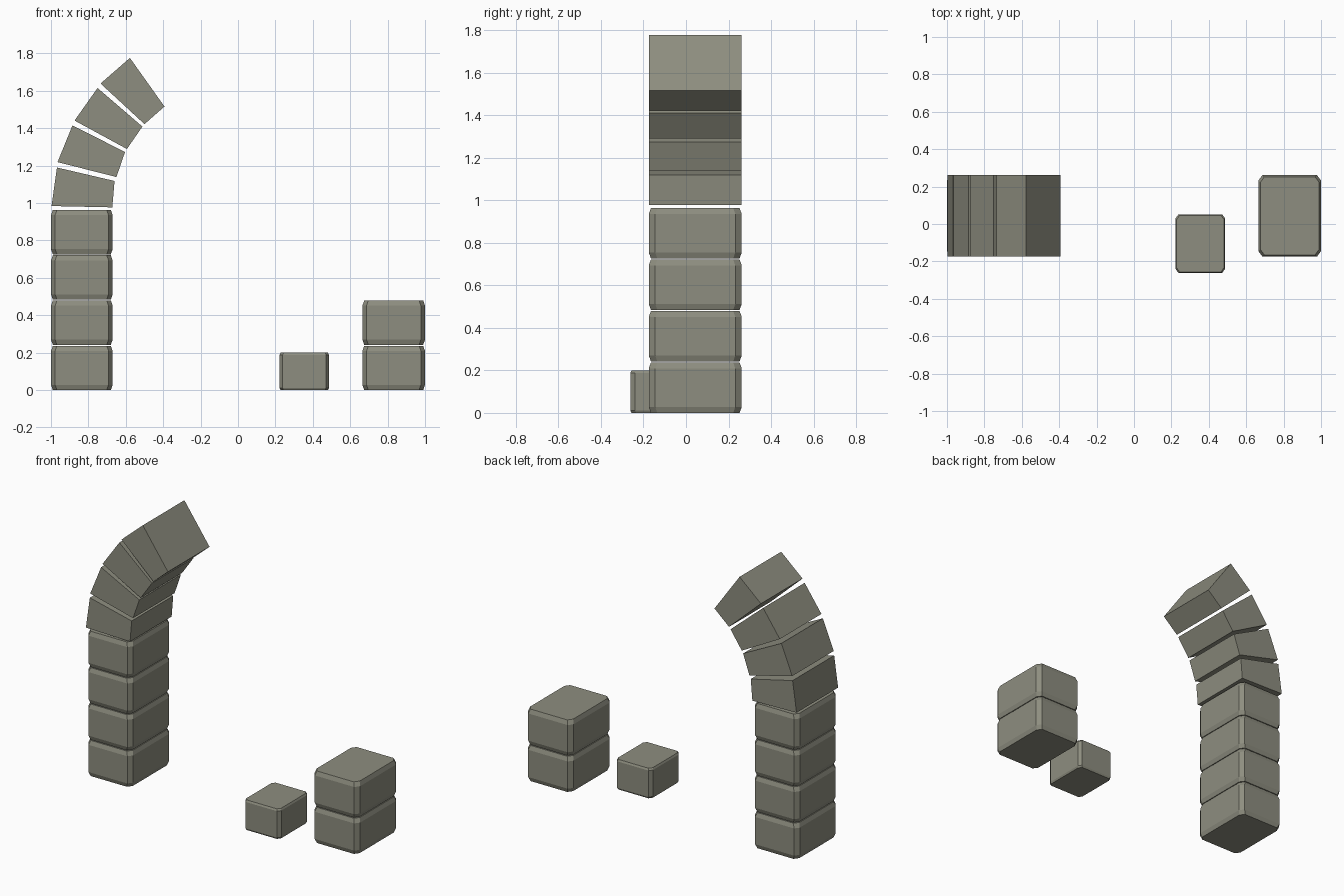
import bpy
import bmesh

if "Cube" in bpy.data.objects:
    bpy.data.objects.remove(bpy.data.objects["Cube"], do_unlink=True)

# One weathered stone colour
stone = bpy.data.materials.new("grey_stone")
stone.use_nodes = True
colour = (0.27, 0.27, 0.215, 1)
stone.diffuse_color = colour
bsdf = stone.node_tree.nodes["Principled BSDF"]
bsdf.inputs["Base Color"].default_value = colour
bsdf.inputs["Roughness"].default_value = 0.9


def loft(name, rings):
    """Join equal-length rings of points into a closed, flat-shaded solid."""
    bm = bmesh.new()
    loops = [[bm.verts.new(p) for p in ring] for ring in rings]
    n = len(loops[0])
    for low, high in zip(loops, loops[1:]):
        for i in range(n):
            j = (i + 1) % n
            bm.faces.new((low[i], low[j], high[j], high[i]))
    bm.faces.new(loops[0])
    bm.faces.new(loops[-1])
    bmesh.ops.recalc_face_normals(bm, faces=bm.faces)
    mesh = bpy.data.meshes.new(name)
    bm.to_mesh(mesh)
    bm.free()
    mesh.materials.append(stone)
    obj = bpy.data.objects.new(name, mesh)
    bpy.context.collection.objects.link(obj)
    return obj


def octagon(x0, x1, y0, y1, cx, cy, inset, z):
    """Rectangle with cut corners, shrunk by inset."""
    x0, x1, y0, y1 = x0 + inset, x1 - inset, y0 + inset, y1 - inset
    return [(x0 + cx, y0, z), (x1 - cx, y0, z), (x1, y0 + cy, z), (x1, y1 - cy, z),
            (x1 - cx, y1, z), (x0 + cx, y1, z), (x0, y1 - cy, z), (x0, y0 + cy, z)]


def block(name, x0, x1, y0, y1, z0, z1, cx, cy, inset, drop):
    """Stone block with chamfered edges."""
    levels = [(z0, inset), (z0 + drop, 0), (z1 - drop, 0), (z1, inset)]
    return loft(name, [octagon(x0, x1, y0, y1, cx, cy, i, z) for z, i in levels])


FRONT, BACK = -0.175, 0.262
PITCH, HEIGHT = 0.242, 0.237

# Tall pillar and short pillar of stacked blocks
for label, x0, x1, count in (("pillar", -1.0, -0.67, 4), ("short_pillar", 0.665, 1.0, 2)):
    for k in range(count):
        block(f"{label}_block_{k + 1}", x0, x1, FRONT, BACK,
              k * PITCH, k * PITCH + HEIGHT, 0.022, 0.03, 0.01, 0.028)

# Fallen block lying between the pillars
block("fallen_block", 0.222, 0.487, -0.262, 0.052, 0, 0.2, 0.016, 0.022, 0.006, 0.012)

# Broken arch: wedge stones given as outer low, outer high, inner high, inner low
wedges = [
    [(-0.997, 0.984), (-0.968, 1.19), (-0.66, 1.118), (-0.672, 0.977)],
    [(-0.965, 1.219), (-0.885, 1.415), (-0.604, 1.273), (-0.65, 1.139)],
    [(-0.874, 1.441), (-0.751, 1.615), (-0.511, 1.409), (-0.594, 1.289)],
    [(-0.735, 1.639), (-0.578, 1.776), (-0.393, 1.516), (-0.5, 1.422)],
]
for k, profile in enumerate(wedges):
    loft(f"arch_stone_{k + 1}", [[(x, y, z) for x, z in profile] for y in (FRONT, BACK)])
